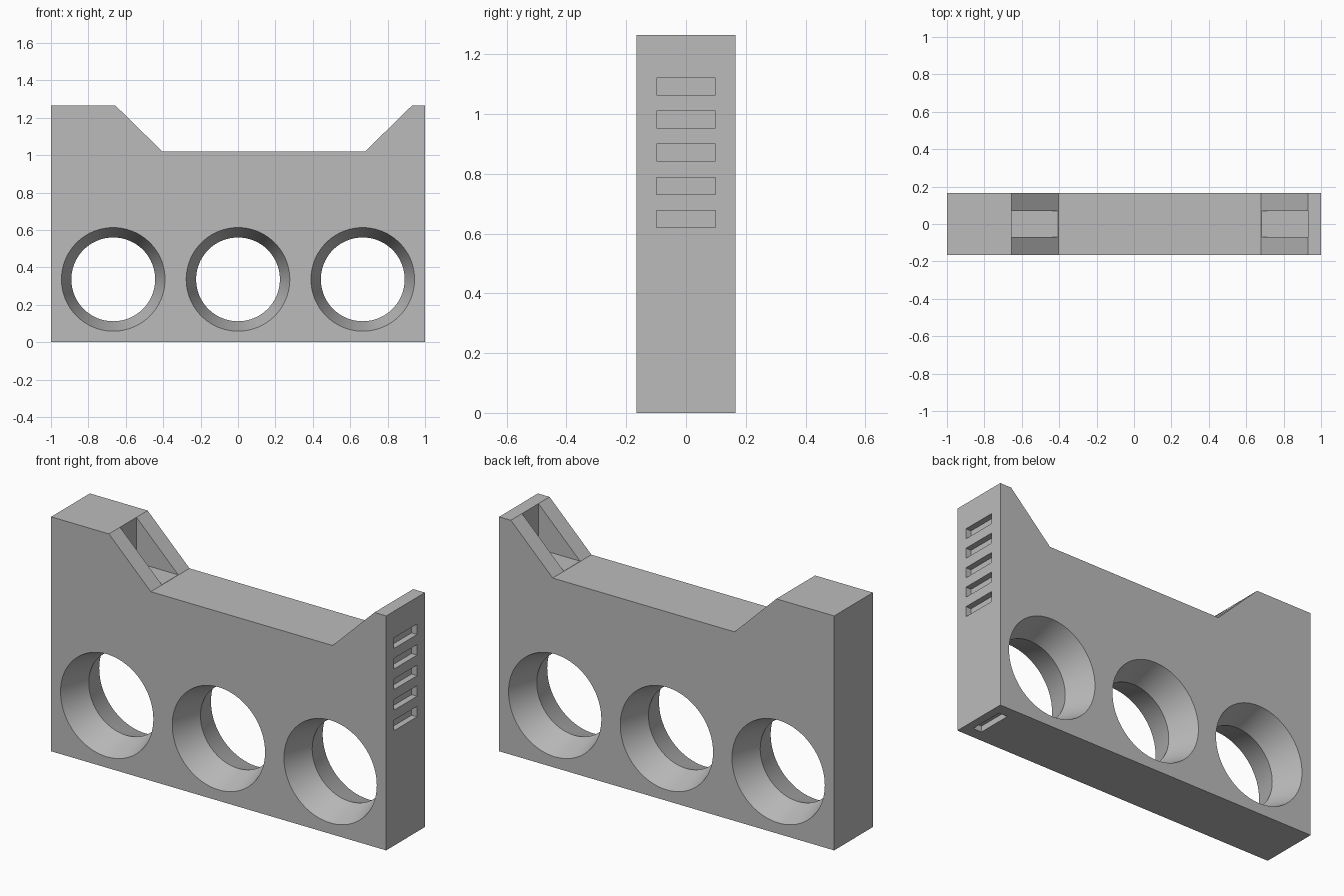
import bpy, bmesh, math
from mathutils import Matrix, Vector

cube = bpy.data.objects.get("Cube")
if cube:
    bpy.data.objects.remove(cube, do_unlink=True)

HALF = 0.165      # half thickness
TOP = 1.265
DECK = 1.02
RIM, WAIST = 0.277, 0.224   # hole radius at the faces and in the middle


def make_object(name, bm):
    bmesh.ops.recalc_face_normals(bm, faces=bm.faces[:])
    mesh = bpy.data.meshes.new(name)
    bm.to_mesh(mesh)
    bm.free()
    obj = bpy.data.objects.new(name, mesh)
    bpy.context.collection.objects.link(obj)
    return obj


def add_box(bm, low, high):
    low, high = Vector(low), Vector(high)
    size = high - low
    matrix = Matrix.Translation((low + high) / 2) @ Matrix.Diagonal((*size, 1))
    bmesh.ops.create_cube(bm, size=1, matrix=matrix)


def add_hourglass(bm, x, z, sides=96):
    # Lathed cutter along y, narrow in the middle
    reach = HALF * 1.2
    wide = WAIST + (RIM - WAIST) * 1.2
    rings = []
    for y, radius in ((-reach, wide), (0, WAIST), (reach, wide)):
        angles = [math.tau * i / sides for i in range(sides)]
        rings.append([bm.verts.new((x + radius * math.cos(a), y, z + radius * math.sin(a)))
                      for a in angles])
    for a, b in zip(rings, rings[1:]):
        for i in range(sides):
            j = (i + 1) % sides
            bm.faces.new((a[i], a[j], b[j], b[i]))
    bm.faces.new(rings[0])
    bm.faces.new(rings[-1])


# Body: stepped outline extruded through its thickness
outline = [(-1, 0), (1, 0), (1, TOP), (0.93, TOP), (0.68, DECK),
           (-0.405, DECK), (-0.655, TOP), (-1, TOP)]
bm = bmesh.new()
face = bm.faces.new([bm.verts.new((x, -HALF, z)) for x, z in outline])
extruded = bmesh.ops.extrude_face_region(bm, geom=[face])["geom"]
bmesh.ops.translate(bm, vec=(0, 2 * HALF, 0),
                    verts=[v for v in extruded if isinstance(v, bmesh.types.BMVert)])
body = make_object("body", bm)

# Cutters: three flared holes, the channel between the slope ribs, and slots
bm = bmesh.new()
for x in (-0.667, 0, 0.667):
    add_hourglass(bm, x, 0.336)
add_box(bm, (-0.655, -0.07, DECK + 0.001), (0.93, 0.07, TOP + 0.1))
for i in range(5):
    z = 0.62 + 0.111 * i
    add_box(bm, (0.967, -0.099, z), (1.1, 0.099, z + 0.057))
add_box(bm, (0.9, -0.099, -0.1), (0.953, 0.099, 0.033))
cutter = make_object("cutter", bm)
cutter.hide_render = True

cut = body.modifiers.new("cut", 'BOOLEAN')
cut.operation = 'DIFFERENCE'
cut.solver = 'EXACT'
cut.object = cutter

bpy.ops.object.select_all(action='DESELECT')
body.select_set(True)
bpy.context.view_layer.objects.active = body
bpy.ops.object.modifier_apply(modifier=cut.name)
bpy.data.objects.remove(cutter, do_unlink=True)

# Plain grey finish
grey = bpy.data.materials.new("grey")
grey.use_nodes = True
colour = (0.5, 0.5, 0.5, 1)
grey.diffuse_color = colour
grey.node_tree.nodes["Principled BSDF"].inputs["Base Color"].default_value = colour
body.data.materials.clear()
body.data.materials.append(grey)
for poly in body.data.polygons:
    poly.material_index = 0
bpy.ops.object.shade_smooth_by_angle(angle=math.radians(20))
